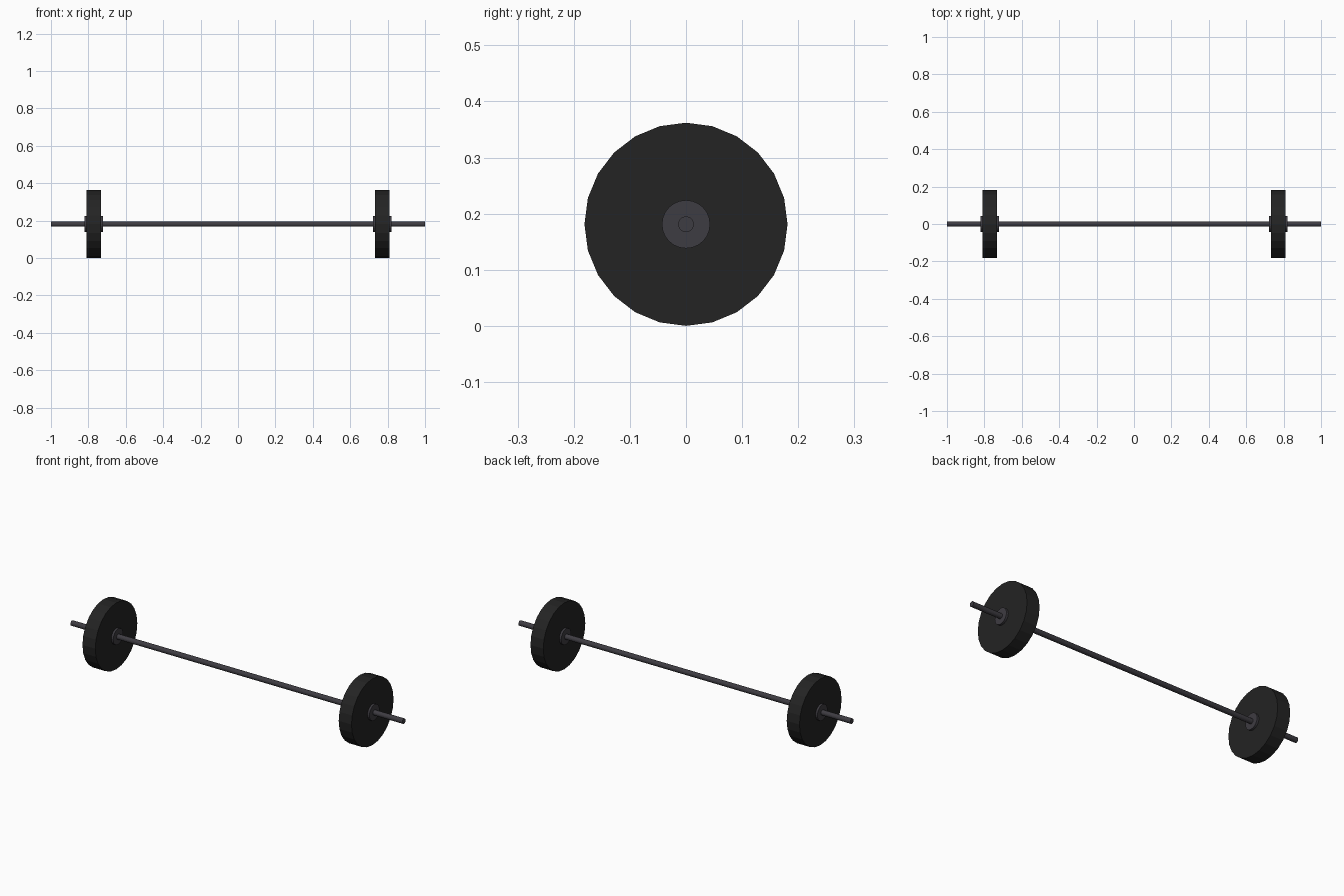
import bpy
import math
from mathutils import Matrix

cube = bpy.data.objects.get("Cube")
if cube:
    bpy.data.objects.remove(cube, do_unlink=True)

AXIS_Z = 0.181      # height of the bar's centre line
PLATE_X = 0.772     # distance of each weight from the middle


def make_material(name, rgb):
    mat = bpy.data.materials.new(name)
    mat.use_nodes = True
    color = (*rgb, 1.0)
    mat.diffuse_color = color
    mat.node_tree.nodes["Principled BSDF"].inputs["Base Color"].default_value = color
    return mat


def add_cylinder(name, x, radius, length, sides, mat):
    """Cylinder lying along x, with a corner pointing straight up."""
    bpy.ops.mesh.primitive_cylinder_add(vertices=sides, radius=radius, depth=length)
    obj = bpy.context.object
    obj.name = name
    obj.data.transform(Matrix.Rotation(math.pi / 2, 4, 'Y'))
    obj.location = (x, 0, AXIS_Z)
    obj.data.materials.append(mat)
    return obj


steel = make_material("dark steel", (0.048, 0.045, 0.054))
rubber = make_material("black rubber", (0.017, 0.017, 0.017))

# Long bar through both weights
add_cylinder("bar", 0, 0.014, 2.0, 24, steel)

# Weight plate and its collar at each end
for side, sign in (("left", 1), ("right", -1)):
    add_cylinder(side + "_plate", sign * PLATE_X, AXIS_Z, 0.077, 24, rubber)
    add_cylinder(side + "_collar", sign * PLATE_X, 0.043, 0.1, 24, steel)
